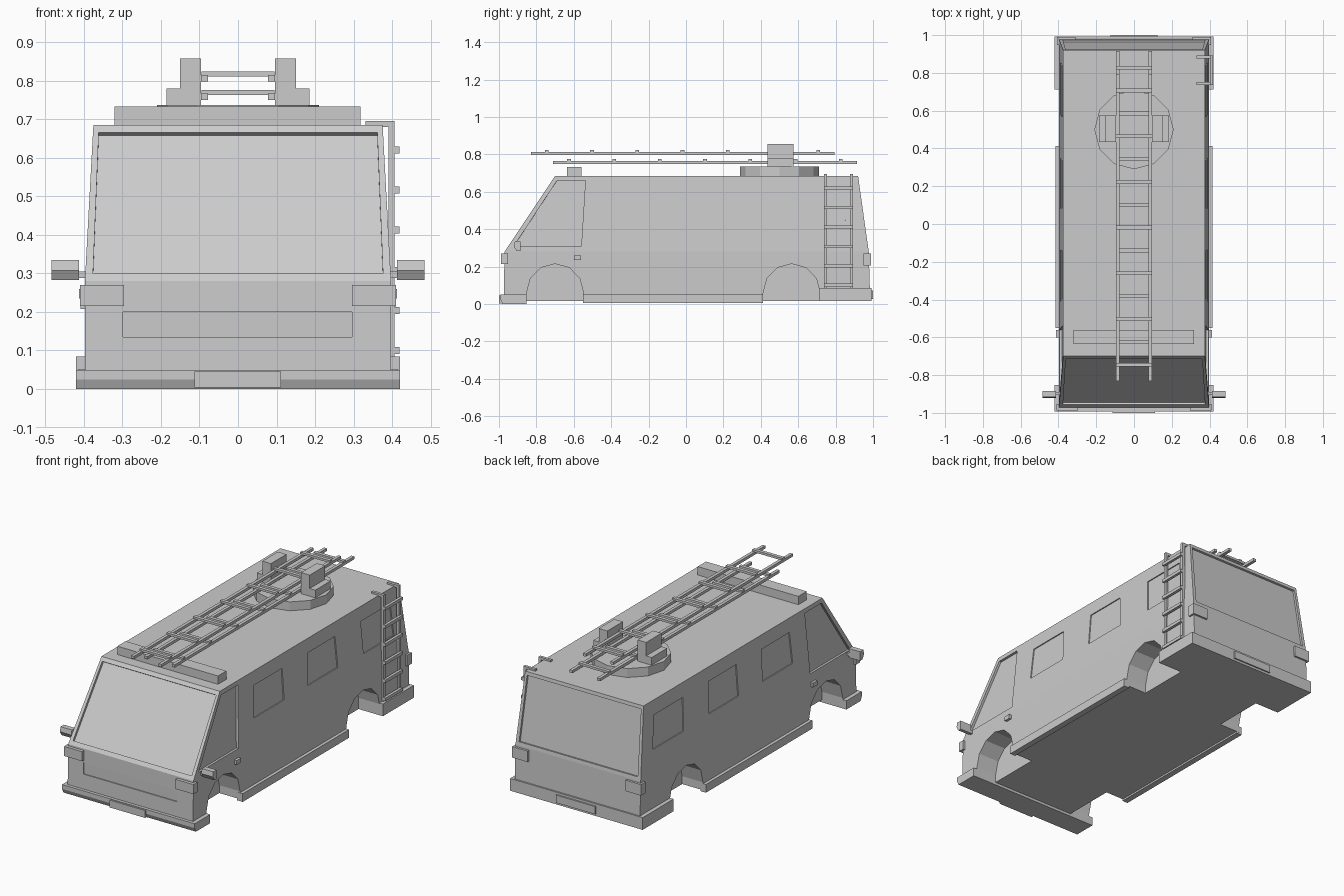
import bpy, bmesh
from math import cos, sin, pi
from mathutils import Vector

if "Cube" in bpy.data.objects:
    bpy.data.objects.remove(bpy.data.objects["Cube"])

grey = bpy.data.materials.new("plain grey")
grey.use_nodes = True
grey.diffuse_color = (0.6, 0.6, 0.6, 1)
grey.node_tree.nodes["Principled BSDF"].inputs["Base Color"].default_value = (0.6, 0.6, 0.6, 1)


def finish(bm, name):
    bmesh.ops.recalc_face_normals(bm, faces=bm.faces[:])
    mesh = bpy.data.meshes.new(name)
    bm.to_mesh(mesh)
    bm.free()
    mesh.materials.append(grey)
    ob = bpy.data.objects.new(name, mesh)
    bpy.context.collection.objects.link(ob)
    return ob


def loft(bm, rings):
    """Closed solid through rings of equal point count."""
    rows = [[bm.verts.new(p) for p in ring] for ring in rings]
    n = len(rows[0])
    bm.faces.new(rows[0])
    bm.faces.new(rows[-1])
    for a, b in zip(rows, rows[1:]):
        for i in range(n):
            j = (i + 1) % n
            bm.faces.new((a[i], a[j], b[j], b[i]))


def add_box(bm, x, y, z):
    loft(bm, [[(x[0], y[0], h), (x[1], y[0], h), (x[1], y[1], h), (x[0], y[1], h)] for h in z])


def add_prism(bm, profile, x0, x1):
    """Extrude a (y, z) profile along x."""
    loft(bm, [[(x, y, z) for y, z in profile] for x in (x0, x1)])


def box(name, x, y, z, mirrored=False):
    bm = bmesh.new()
    add_box(bm, x, y, z)
    if mirrored:
        add_box(bm, (-x[1], -x[0]), y, z)
    return finish(bm, name)


def recess(bm, corners, depth):
    """Cutter that sinks a panel outline into a flat face."""
    pts = [Vector(p) for p in corners]
    normal = (pts[1] - pts[0]).cross(pts[2] - pts[0]).normalized()
    loft(bm, [[p + normal * d for p in pts] for d in (-depth, depth)])


# Body shell: three levels tapering to the roof
LOW, BELT, ROOF = 0.015, 0.28, 0.685
levels = [(LOW, -0.975, 0.985, 0.397), (BELT, -0.97, 0.977, 0.397), (ROOF, -0.70, 0.92, 0.375)]
bm = bmesh.new()
loft(bm, [[(-w, f, z), (w, f, z), (w, b, z), (-w, b, z)] for z, f, b, w in levels])
body = finish(bm, "body")


def upper(z):
    """Front y, back y and half width of the shell above the belt."""
    t = (z - BELT) / (ROOF - BELT)
    return [a + (b - a) * t for a, b in zip(levels[1][1:], levels[2][1:])]


# Cutters: windscreen, rear window, side windows, grille, wheel arches
bm = bmesh.new()
for end, depth in ((0, 0.014), (1, 0.012)):
    lo, hi = upper(0.30), upper(0.665)
    a, b = lo[2] - 0.02, hi[2] - 0.015
    recess(bm, [(-a, lo[end], 0.30), (a, lo[end], 0.30),
                (b, hi[end], 0.665), (-b, hi[end], 0.665)], depth)
cab = [(-0.92, 0.31), (-0.56, 0.31), (-0.538, 0.66), (-0.69, 0.66)]
middle = [(-0.41, 0.425), (-0.138, 0.425), (-0.142, 0.605), (-0.395, 0.605)]
second = [(0.08, 0.425), (0.348, 0.425), (0.336, 0.605), (0.086, 0.605)]
rear = [(0.58, 0.415), (0.855, 0.415), (0.835, 0.602), (0.568, 0.602)]
for side in (-1, 1):
    for outline, depth in ((cab, 0.014), (middle, 0.006), (second, 0.006), (rear, 0.006)):
        recess(bm, [(side * upper(z)[2], y, z) for y, z in outline], depth)
    for centre in (-0.70, 0.565):
        arch = [(centre + 0.152 * cos(pi * k / 6), 0.06 + 0.155 * sin(pi * k / 6)) for k in range(7)]
        arch += [(centre - 0.152, -0.05), (centre + 0.152, -0.05)]
        add_prism(bm, arch, side * 0.265, side * 0.5)
add_box(bm, (-0.298, 0.296), (-1.0, -0.967), (0.135, 0.20))
cutter = finish(bm, "cutter")
cutter.hide_render = True
mod = body.modifiers.new("openings", "BOOLEAN")
mod.operation = "DIFFERENCE"
mod.solver = "EXACT"
mod.object = cutter
bpy.context.view_layer.objects.active = body
bpy.ops.object.modifier_apply(modifier=mod.name)
bpy.data.objects.remove(cutter)

# Bumpers, sills and plates
bm = bmesh.new()
add_prism(bm, [(-0.852, 0), (-0.98, 0), (-0.992, 0.025), (-0.992, 0.05), (-0.852, 0.05)], -0.42, 0.42)
finish(bm, "front_bumper")
box("rear_bumper", (-0.42, 0.42), (0.712, 0.992), (0.015, 0.085))
box("sill", (0.38, 0.415), (-0.55, 0.412), (0.005, 0.052), True)
box("front_plate", (-0.113, 0.112), (-1.0, -0.98), (0.004, 0.046))
box("rear_plate", (-0.125, 0.125), (0.985, 1.0), (0.028, 0.072))

# Lamps and door handles
box("headlight", (0.296, 0.41), (-0.988, -0.952), (0.215, 0.27), True)
box("tail_light", (0.31, 0.408), (0.948, 0.99), (0.207, 0.27), True)
box("door_handle", (0.39, 0.412), (-0.6, -0.562), (0.235, 0.26), True)

# Wing mirrors on short arms
bm = bmesh.new()
housing = [(-0.905, 0.283), (-0.92, 0.308), (-0.915, 0.335), (-0.885, 0.335), (-0.885, 0.283)]
for side in (-1, 1):
    add_prism(bm, housing, side * 0.412, side * 0.484)
    add_box(bm, sorted((side * 0.385, side * 0.415)), (-0.905, -0.89), (0.288, 0.305))
finish(bm, "wing_mirrors")

# Roof light bar and turntable
box("light_bar", (-0.32, 0.318), (-0.635, -0.56), (0.68, 0.733))
bm = bmesh.new()
loft(bm, [[(0.21 * cos(pi * k / 6), 0.5 + 0.21 * sin(pi * k / 6), z) for k in range(12)]
          for z in (0.68, 0.736)])
finish(bm, "turntable")
box("mount_post", (0.096, 0.15), (0.435, 0.575), (0.73, 0.857), True)
box("mount_step", (0.145, 0.185), (0.435, 0.575), (0.73, 0.78), True)


# Two stacked roof ladders
def roof_ladder(name, start, end, z, first):
    bm = bmesh.new()
    for x in (-0.087, 0.087):
        add_box(bm, (x - 0.009, x + 0.009), (start, end), (z, z + 0.016))
    for k in range(7):
        y = first + 0.242 * k
        add_box(bm, (-0.095, 0.095), (y - 0.01, y + 0.01), (z + 0.013, z + 0.026))
    finish(bm, name)


roof_ladder("lower_ladder", -0.71, 0.915, 0.75, -0.625)
roof_ladder("upper_ladder", -0.83, 0.795, 0.798, -0.745)

# Climbing ladder at the rear corner, hooked over the roof
bm = bmesh.new()
for y in (0.745, 0.885):
    add_box(bm, (0.39, 0.406), (y - 0.008, y + 0.008), (0.08, 0.695))
    add_box(bm, (0.33, 0.406), (y - 0.008, y + 0.008), (0.68, 0.695))
for k in range(6):
    z = 0.1 + 0.104 * k
    add_box(bm, (0.403, 0.419), (0.737, 0.893), (z - 0.009, z + 0.009))
finish(bm, "rear_side_ladder")
